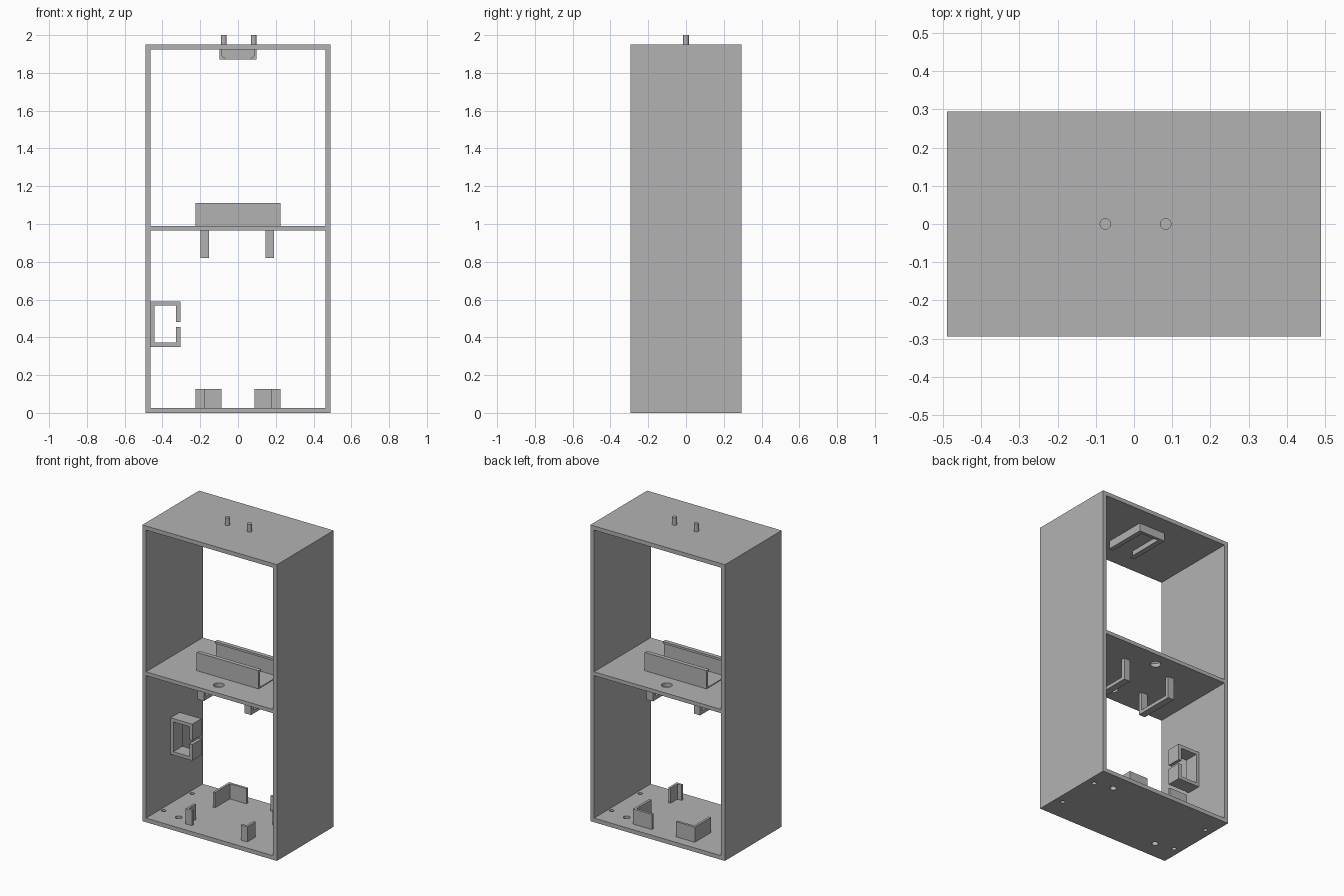
import bpy, bmesh, math
from mathutils import Matrix, Vector

cube = bpy.data.objects.get("Cube")
if cube:
    bpy.data.objects.remove(cube, do_unlink=True)

gray = bpy.data.materials.new("plain gray")
gray.use_nodes = True
gray.diffuse_color = (0.45, 0.45, 0.45, 1)
gray.node_tree.nodes["Principled BSDF"].inputs["Base Color"].default_value = gray.diffuse_color


def make(name, bm):
    mesh = bpy.data.meshes.new(name)
    bm.to_mesh(mesh)
    bm.free()
    mesh.materials.append(gray)
    obj = bpy.data.objects.new(name, mesh)
    bpy.context.scene.collection.objects.link(obj)
    return obj


def boxes(name, *spans):
    """One object from boxes given as (x0, x1, y0, y1, z0, z1)."""
    bm = bmesh.new()
    for s in spans:
        lo, hi = Vector(s[0::2]), Vector(s[1::2])
        size = Matrix.Diagonal((*[abs(v) for v in hi - lo], 1))
        bmesh.ops.create_cube(bm, size=1, matrix=Matrix.Translation((lo + hi) / 2) @ size)
    return make(name, bm)


def rods(name, spots, z0, z1):
    """Upright cylinders at (x, y, radius)."""
    bm = bmesh.new()
    for x, y, r in spots:
        bmesh.ops.create_cone(bm, cap_ends=True, segments=32, radius1=r, radius2=r,
                              depth=z1 - z0, matrix=Matrix.Translation((x, y, (z0 + z1) / 2)))
    return make(name, bm)


def extrude_y(name, points, y0, y1):
    """An x-z outline pushed along y."""
    bm = bmesh.new()
    face = bm.faces.new([bm.verts.new((x, y0, z)) for x, z in points])
    out = bmesh.ops.extrude_face_region(bm, geom=[face])["geom"]
    bmesh.ops.translate(bm, vec=(0, y1 - y0, 0),
                        verts=[v for v in out if isinstance(v, bmesh.types.BMVert)])
    bmesh.ops.recalc_face_normals(bm, faces=bm.faces)
    return make(name, bm)


def drill(target, cutter):
    mod = target.modifiers.new("holes", "BOOLEAN")
    mod.object = cutter
    mod.solver = "EXACT"
    cutter.hide_render = True
    cutter.hide_set(True)
    cutter.display_type = "WIRE"


W, D, H, T = 0.49, 0.295, 1.95, 0.027
SHELF_LO, SHELF_HI = 0.965, 0.99

# Cabinet: walls, floor, ceiling and middle shelf
inner = W - T
for side, s in (("left", 1), ("right", -1)):
    boxes(side + "_wall", (s * inner, s * W, -D, D, 0, H))
boxes("top_panel", (-inner, inner, -D, D, H - T, H))
floor = boxes("floor_panel", (-inner, inner, -D, D, 0, T))
shelf = boxes("middle_shelf", (-inner, inner, -D, D, SHELF_LO, SHELF_HI))

# Screw and cable holes
spots = [(sx * 0.437, sy * 0.147, 0.014) for sx in (1, -1) for sy in (1, -1)]
spots += [(s * 0.31, s * 0.174, 0.02) for s in (1, -1)]
drill(floor, rods("floor_hole_cutter", spots, -0.1, 0.1))
drill(shelf, rods("shelf_hole_cutter", [(0, s * 0.2, 0.033) for s in (1, -1)], 0.9, 1.05))

# Two pegs on the roof
pegs = rods("roof_pegs", [(-0.075, 0, 0.015), (0.083, 0, 0.015)], H, 2.0)

# Lipped tray on the middle shelf
R = 0.225
tray = [(-R, R, -0.108, 0.108, SHELF_HI, SHELF_HI + 0.006)]
for s in (1, -1):
    tray.append((-R, R, s * 0.094, s * 0.108, SHELF_HI, 1.11))
    tray.append((-R, R, s * 0.081, s * 0.094, 1.096, 1.11))
boxes("shelf_tray", *tray)

# Hanging straps below the middle shelf
for name, x in (("left_strap", 0.168), ("right_strap", -0.176)):
    a, b = x - 0.023, x + 0.023
    boxes(name, (a, b, -0.137, -0.112, 0.82, SHELF_LO), (a, b, 0.112, 0.137, 0.82, SHELF_LO),
          (a, b, -0.112, 0.112, 0.82, 0.843))

# Corner holders on the floor: short at the front, long at the back
for side, s in (("left", 1), ("right", -1)):
    for end, y, y_in, x_in in (("front", -0.225, -0.138, 0.178), ("back", 0.23, 0.06, 0.088)):
        t = math.copysign(0.016, y)
        boxes(f"{end}_{side}_corner_holder",
              (s * x_in, s * R, y - t, y, T, 0.127),
              (s * (R - 0.016), s * R, y_in, y - t, T, 0.127))

# Slotted clip on the right wall, open front to back
clip = [(-inner, -0.305, -0.04, 0.055, 0.35, 0.372), (-inner, -0.305, -0.04, 0.055, 0.568, 0.59),
        (-inner, -0.443, -0.04, 0.055, 0.372, 0.568)]
for z0, z1 in ((0.372, 0.456), (0.482, 0.568)):
    clip.append((-0.327, -0.305, -0.04, 0.055, z0, z1))
boxes("wall_clip", *clip)

# Slide-in holder under the roof: two lipped rails and a back stop
C, B = H - T, 1.87
for side, s in (("left", 1), ("right", -1)):
    rail = [(0.097, C), (0.097, B), (0.066, B), (0.066, B + 0.006), (0.086, B + 0.02), (0.086, C)]
    extrude_y(side + "_ceiling_rail", [(s * x, z) for x, z in rail], -0.115, 0.17)
boxes("ceiling_back_stop", (-0.086, 0.086, 0.15, 0.17, B, C))

# Rounded sides shade smooth
bpy.ops.object.select_all(action="DESELECT")
pegs.select_set(True)
bpy.context.view_layer.objects.active = pegs
bpy.ops.object.shade_smooth_by_angle(angle=math.radians(40))
